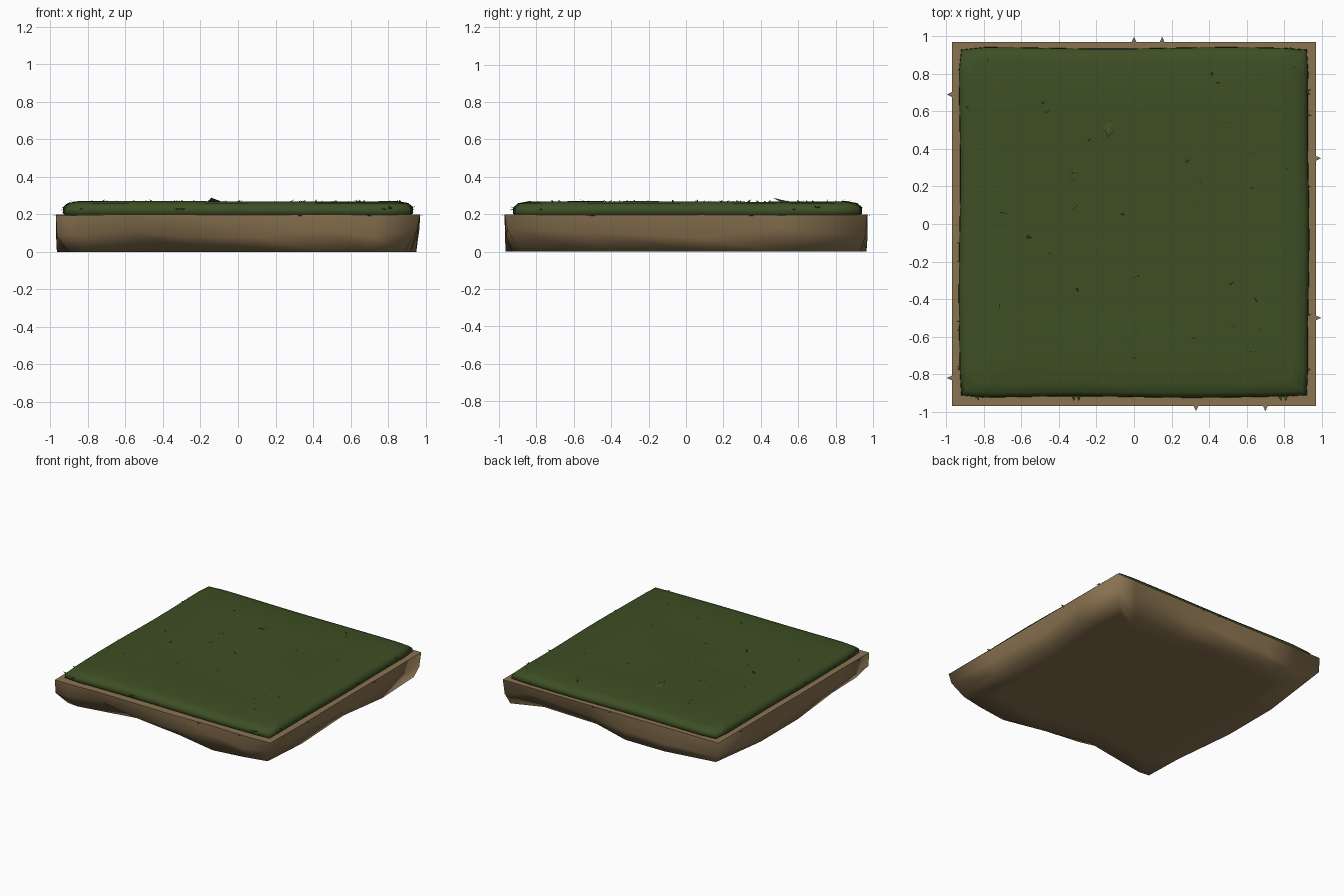
import bpy, bmesh, math, random
from mathutils import Vector

if "Cube" in bpy.data.objects:
    bpy.data.objects.remove(bpy.data.objects["Cube"])
random.seed(4)


def material(name, rgb):
    m = bpy.data.materials.new(name)
    m.diffuse_color = (*rgb, 1)
    m.use_nodes = True
    m.node_tree.nodes["Principled BSDF"].inputs["Base Color"].default_value = m.diffuse_color
    return m


SOIL = material("soil brown", (0.255, 0.172, 0.082))
GRASS = material("grass green", (0.047, 0.078, 0.018))


def finish(name, bm, mat):
    me = bpy.data.meshes.new(name)
    bmesh.ops.recalc_face_normals(bm, faces=bm.faces)
    bm.to_mesh(me)
    bm.free()
    me.materials.append(mat)
    ob = bpy.data.objects.new(name, me)
    bpy.context.collection.objects.link(ob)
    return ob


def ring(bm, pts):
    return [bm.verts.new(p) for p in pts]


def bridge(bm, a, b):
    n = len(a)
    for i in range(n):
        bm.faces.new((a[i], a[(i + 1) % n], b[(i + 1) % n], b[i])).smooth = True


# Soil slab: square rim above, uneven eroded outline below
R = 0.97
foot = [(-.90, -.90), (-.81, -.91), (-.52, -.86), (-.24, -.81), (.1, -.89), (.45, -.965), (.7, -.93),
        (.89, -.89), (.92, -.49), (.89, .08), (.95, .5), (.93, .93), (.69, .84), (.2, .86),
        (-.13, .965), (-.48, .965), (-.90, .90), (-.965, .42), (-.965, -.06), (-.91, -.58)]


def to_square(p, half):
    k = half / max(abs(p[0]), abs(p[1]))
    return p[0] * k, p[1] * k


bm = bmesh.new()
rim, mid, low, inner = [], [], [], []
for p in foot:
    q = to_square(p, R)
    t = random.uniform(0.0, 0.3)
    rim.append((*q, 0.197 + random.uniform(-.003, .004)))
    mid.append((q[0] + (p[0] - q[0]) * t, q[1] + (p[1] - q[1]) * t, random.uniform(0.06, 0.13)))
    low.append((*p, 0.0))
    inner.append((p[0] * .8, p[1] * .8, 0.0))
rim, mid, low, inner = [ring(bm, r) for r in (rim, mid, low, inner)]
bridge(bm, rim, mid)
bridge(bm, mid, low)
bridge(bm, low, inner)
bm.faces.new(inner).smooth = True
bm.faces.new(rim)
for i, v in enumerate(rim):
    e = bm.edges.get((v, rim[(i + 1) % len(rim)]))
    e.smooth = False
finish("soil_slab", bm, SOIL)


# Turf: nested square rings with rounded edge and gently uneven top
def square(half, z, n=14, wob=0.0):
    pts = []
    for s in range(4):
        a = s * math.pi / 2
        for i in range(n):
            u = -half + 2 * half * i / n
            d = half + wob * math.sin(5 * u + 2 * s)
            if i == 0:
                u, d = -half * .99, half * .99
            x, y = u * math.cos(a) + d * math.sin(a), u * math.sin(a) - d * math.cos(a)
            pts.append((x, y + 0.008, z + wob * .6 * math.sin(3 * x + 4 * y)))
    return pts


bm = bmesh.new()
profile = [(.905, .188, 0), (.93, .205, .004), (.928, .236, .004), (.905, .258, .003),
           (.85, .268, .003), (.6, .266, .004), (.35, .264, .004), (.12, .265, .003)]
rings = [ring(bm, square(h, z, wob=w)) for h, z, w in profile]
for a, b in zip(rings, rings[1:]):
    bridge(bm, a, b)
bm.faces.new(rings[-1]).smooth = True
bm.faces.new(rings[0])
finish("turf", bm, GRASS)


# Loose blades: small slanted slivers poking from the surface
def sliver(bm, base, length, width, height, ang):
    d = Vector((math.cos(ang), math.sin(ang), 0))
    s = Vector((-d.y, d.x, 0)) * width
    c = Vector(base)
    a, b, e = c + s, c - s, c - d * width
    tip = c + d * length + Vector((0, 0, height))
    v = [bm.verts.new(p) for p in (a, b, tip, e)]
    for f in ((0, 1, 2), (1, 3, 2), (3, 0, 2)):
        bm.faces.new([v[i] for i in f])


bm = bmesh.new()
for _ in range(55):
    sliver(bm, (random.uniform(-.88, .88), random.uniform(-.87, .88), .261),
           random.uniform(.02, .06), random.uniform(.006, .014),
           random.uniform(.008, .018), random.uniform(0, 6.28))
sliver(bm, (-.12, .53, .262), .07, .05, .026, -1.9)  # larger tuft near the back
for _ in range(24):
    a = random.choice((0, 1, 2, 3)) * math.pi / 2
    u = random.uniform(-.9, .9)
    sliver(bm, (.915 * math.cos(a) - u * math.sin(a), .915 * math.sin(a) + u * math.cos(a), .23),
           .03, .012, random.uniform(-.015, .015), a + random.uniform(-.5, .5))
finish("grass_blades", bm, GRASS)

# Tiny soil chips along the rim
bm = bmesh.new()
for x, y, a in ((.965, .35, 0), (.0, .965, 1.57), (.33, -.965, -1.57), (-.965, .69, 3.14),
                (.965, -.5, 0), (-.965, -.82, 3.14), (.7, -.965, -1.57), (.15, .965, 1.57)):
    sliver(bm, (x, y, .19), .032, .015, .008, a)
finish("soil_chips", bm, SOIL)
